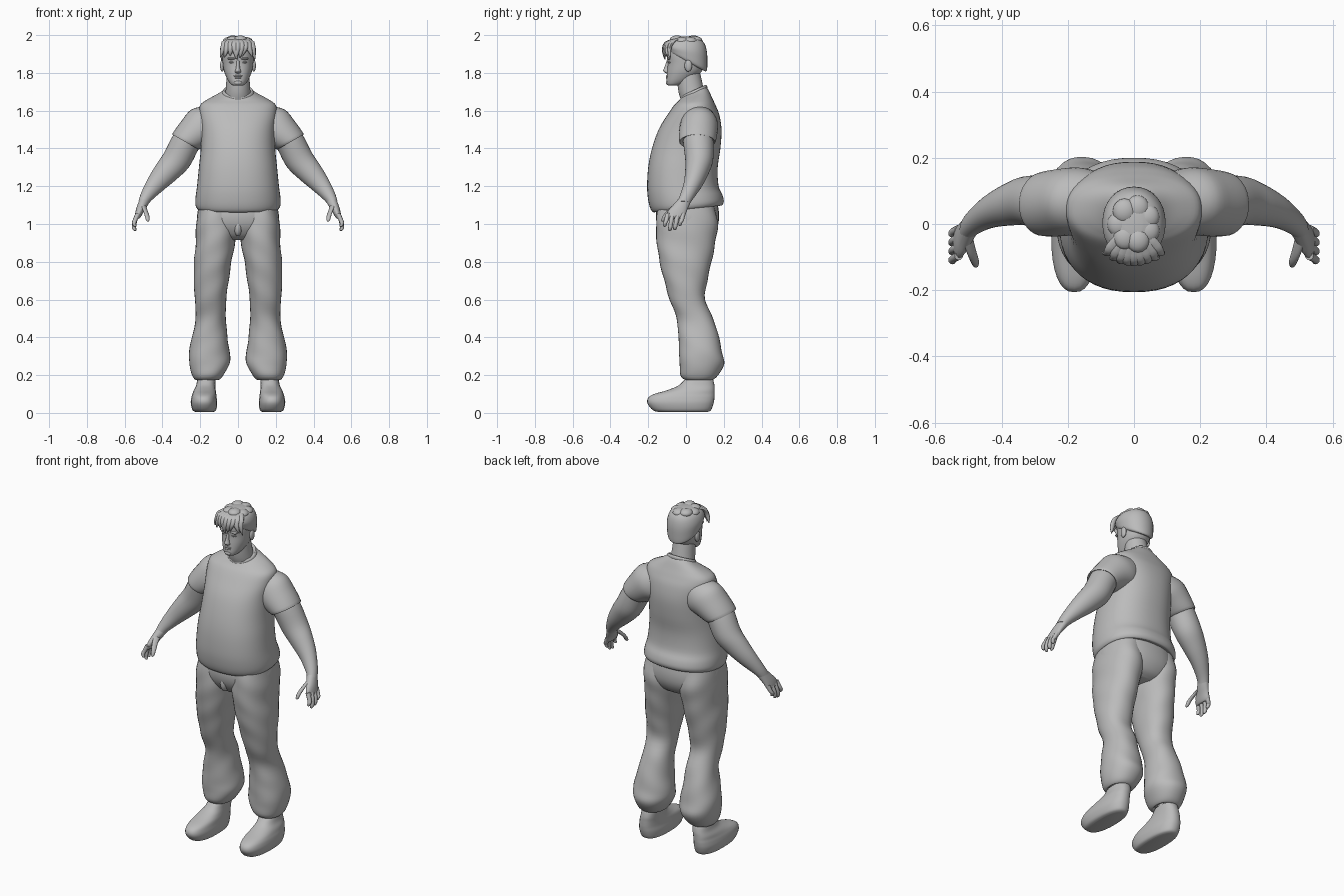
import bpy, bmesh, math, random
from mathutils import Vector

random.seed(4)
grey = bpy.data.materials.new("plain_grey")
grey.diffuse_color = (0.5, 0.5, 0.5, 1)


def finish(name, bm, mirror):
    bmesh.ops.recalc_face_normals(bm, faces=bm.faces)
    me = bpy.data.meshes.new(name)
    bm.to_mesh(me)
    bm.free()
    me.materials.append(grey)
    ob = bpy.data.objects.new(name, me)
    bpy.context.collection.objects.link(ob)
    bpy.ops.object.select_all(action='DESELECT')
    ob.select_set(True)
    bpy.context.view_layer.objects.active = ob
    bpy.ops.object.shade_smooth_by_angle(angle=math.radians(50))
    if mirror:
        ob.modifiers.new("Mirror", 'MIRROR')
    return ob


def smooth_path(rows, steps):
    """Catmull-Rom interpolation of number rows."""
    out = []
    for i in range(len(rows) - 1):
        p = [rows[max(i - 1, 0)], rows[i], rows[i + 1], rows[min(i + 2, len(rows) - 1)]]
        for s in range(steps):
            t = s / steps
            out.append([0.5 * (2 * b + (c - a) * t + (2 * a - 5 * b + 4 * c - d) * t * t
                               + (3 * b - a - 3 * c + d) * t ** 3) for a, b, c, d in zip(*p)])
    return out + [list(rows[-1])]


def loft(name, rows, mirror=False, segs=32, steps=4, power=2.0, ripple=0.0):
    """Rows: x, y, z, side radius, front radius, back radius, side lean (deg), front-back tilt."""
    bm = bmesh.new()
    loops = []
    for x, y, z, a, bf, bb, ang, tilt in smooth_path(rows, steps):
        r = math.radians(ang)
        loop = []
        for k in range(segs):
            t = 2 * math.pi * k / segs
            c, s = math.cos(t), math.sin(t)
            w = 1 + ripple * math.sin(3 * t + z * 26) * math.sin(z * 17)
            u = math.copysign(abs(c) ** (2 / power), c) * a * w
            v = math.copysign(abs(s) ** (2 / power), s) * (bb if s > 0 else bf) * w
            loop.append(bm.verts.new((x + u * math.cos(r), y + v, z + u * math.sin(r) + v * tilt)))
        loops.append(loop)
    for l0, l1 in zip(loops, loops[1:]):
        for k in range(segs):
            j = (k + 1) % segs
            bm.faces.new((l0[k], l0[j], l1[j], l1[k]))
    bm.faces.new(loops[0])
    bm.faces.new(loops[-1])
    return finish(name, bm, mirror)


def slices(rows, x=0.0):
    """Horizontal rows: z, x centre, half width, front y, back y, tilt."""
    out = []
    for z, cx, a, yf, yb, tilt in rows:
        h = (yb - yf) / 2
        out.append((cx, (yf + yb) / 2, z, a, h, h, 0, tilt))
    return out


def limb(rows):
    """Arm rows: x, y, z, thickness, depth, lean."""
    return [(x, y, z, a, b, b, ang, 0) for x, y, z, a, b, ang in rows]


def blob(name, loc, size, mirror=False):
    bm = bmesh.new()
    bmesh.ops.create_uvsphere(bm, u_segments=16, v_segments=10, radius=1)
    for v in bm.verts:
        v.co = Vector([l + c * s for l, c, s in zip(loc, v.co, size)])
    return finish(name, bm, mirror)


# Shirt
loft("shirt_body", slices([
    (1.085, 0, .20, -.155, .175, .1), (1.08, 0, .214, -.172, .19, .1),
    (1.10, 0, .225, -.188, .20, .1), (1.14, 0, .225, -.20, .193, .07),
    (1.20, 0, .217, -.206, .172, .02), (1.30, 0, .207, -.20, .168, 0),
    (1.40, 0, .197, -.18, .182, 0), (1.50, 0, .196, -.145, .188, 0),
    (1.58, 0, .205, -.097, .176, 0), (1.63, 0, .20, -.062, .156, 0),
    (1.66, 0, .16, -.04, .138, .1), (1.685, 0, .105, -.03, .12, .3),
    (1.70, 0, .075, -.022, .105, .45)]), segs=48, power=2.3)
loft("shirt_sleeve", limb([
    (.11, .07, 1.555, .09, .085, 50), (.165, .07, 1.525, .115, .10, 45),
    (.22, .065, 1.485, .10, .102, 38), (.275, .06, 1.437, .083, .096, 30),
    (.273, .06, 1.44, .072, .083, 30)]), mirror=True)
loft("shirt_collar", slices([
    (1.685, 0, .085, -.03, .113, .45), (1.698, 0, .083, -.03, .112, .45),
    (1.708, 0, .076, -.024, .104, .45), (1.702, 0, .066, -.015, .095, .45)]))

# Arms and hands
loft("arm", limb([
    (.23, .06, 1.50, .073, .078, 38), (.275, .065, 1.435, .077, .08, 32),
    (.325, .07, 1.34, .076, .074, 30), (.38, .058, 1.275, .066, .063, 38),
    (.437, .037, 1.21, .051, .05, 42), (.485, .005, 1.145, .034, .039, 35),
    (.503, -.015, 1.11, .026, .036, 25)]), mirror=True)
loft("palm", limb([
    (.488, .002, 1.14, .029, .033, 33), (.506, -.025, 1.10, .025, .043, 25),
    (.52, -.045, 1.07, .021, .05, 20), (.531, -.056, 1.04, .016, .05, 15),
    (.534, -.058, 1.03, .01, .042, 15)]), mirror=True, segs=24)
for i, name in enumerate(("index", "middle", "ring", "little")):
    y, tip = -.096 + i * .027, (.985, .963, .968, .99)[i]
    loft(name + "_finger", limb([
        (.529, y, 1.055, .013, .013, 15), (.545, y - .008, 1.02, .012, .012, 10),
        (.55, y - .014, tip + .02, .011, .011, 0), (.546, y - .017, tip + .004, .008, .008, 0),
        (.545, y - .017, tip, .002, .002, 0)]), mirror=True, segs=12)
loft("thumb", limb([
    (.503, -.04, 1.105, .018, .02, 25), (.492, -.08, 1.075, .015, .017, 20),
    (.482, -.108, 1.045, .013, .013, 10), (.478, -.122, 1.02, .009, .01, 0),
    (.477, -.124, 1.012, .002, .003, 0)]), mirror=True, segs=14)

# Trousers
loft("trouser_seat", slices([
    (.915, 0, .09, -.085, .10, 0), (.94, 0, .16, -.12, .14, 0),
    (.99, 0, .212, -.15, .168, 0), (1.05, 0, .216, -.16, .175, 0),
    (1.12, 0, .20, -.15, .165, 0)]), power=2.3)
loft("trouser_leg", slices([
    (1.10, .113, .095, -.145, .15, 0), (1.0, .115, .108, -.16, .168, 0),
    (.90, .12, .104, -.156, .153, 0), (.80, .133, .099, -.141, .134, 0),
    (.70, .14, .092, -.115, .113, 0), (.60, .145, .083, -.086, .102, 0),
    (.50, .144, .08, -.048, .145, 0), (.40, .151, .094, -.04, .175, 0),
    (.32, .153, .108, -.036, .191, 0), (.26, .152, .106, -.036, .20, 0),
    (.20, .16, .083, -.03, .17, 0), (.175, .163, .062, -.005, .14, 0),
    (.19, .163, .05, .01, .125, 0)]), mirror=True, power=2.2, ripple=.025)
blob("trouser_fly", (0, -.125, .985), (.022, .03, .05))

# Ankles and shoes
loft("ankle", slices([(.10, .167, .042, .02, .125, 0), (.23, .165, .042, .02, .12, 0)]),
     mirror=True)
loft("shoe", slices([
    (.004, .176, .045, -.14, .11, 0), (.014, .178, .062, -.175, .132, 0),
    (.05, .18, .07, -.204, .146, 0), (.08, .18, .067, -.20, .151, 0),
    (.10, .178, .063, -.168, .152, 0), (.12, .176, .058, -.10, .152, 0),
    (.145, .171, .051, -.04, .151, 0), (.178, .167, .047, -.003, .142, 0),
    (.17, .167, .038, .01, .13, 0)]), mirror=True, power=2.4)

# Neck and head
loft("neck", slices([
    (1.66, 0, .07, -.02, .10, .3), (1.72, 0, .064, -.04, .088, .3),
    (1.80, 0, .06, -.05, .075, 0)]))
loft("head", slices([
    (1.732, 0, .02, -.088, -.045, 0), (1.738, 0, .036, -.099, -.02, 0),
    (1.755, 0, .05, -.103, .02, 0), (1.78, 0, .063, -.102, .055, 0),
    (1.81, 0, .074, -.10, .085, 0), (1.85, 0, .081, -.097, .10, 0),
    (1.89, 0, .084, -.101, .105, 0), (1.93, 0, .081, -.098, .102, 0),
    (1.965, 0, .062, -.07, .08, 0), (1.985, 0, .03, -.03, .04, 0)]), power=2.15)
loft("nose", slices([
    (1.797, 0, .009, -.104, -.08, 0), (1.803, 0, .016, -.113, -.08, 0),
    (1.812, 0, .015, -.121, -.08, 0), (1.83, 0, .010, -.114, -.08, 0),
    (1.865, 0, .008, -.102, -.08, 0)]), segs=16)
blob("ear", (.084, .012, 1.838), (.011, .02, .032), True)
blob("eye", (.031, -.084, 1.856), (.016, .011, .006), True)
blob("brow", (.033, -.089, 1.876), (.024, .013, .007), True)
blob("upper_lip", (0, -.097, 1.784), (.024, .010, .005))
blob("lower_lip", (0, -.096, 1.774), (.020, .011, .006))
blob("chin", (0, -.094, 1.748), (.022, .013, .013))

# Hair cap and loose locks
loft("hair_cap", [
    (0, .005, 1.857, .076, .092, .098, 0, -.5), (0, .005, 1.868, .088, .104, .106, 0, -.5),
    (0, .005, 1.89, .093, .108, .108, 0, -.35), (0, .003, 1.925, .095, .112, .108, 0, -.15),
    (0, .002, 1.96, .083, .098, .096, 0, -.05), (0, 0, 1.982, .058, .07, .07, 0, 0),
    (0, 0, 1.992, .025, .03, .03, 0, 0)], power=2.1)
for i in range(9):
    x = -.076 + .019 * i
    y = -.108 * math.sqrt(1 - (x / .11) ** 2)
    drop = random.uniform(0, .022)
    sway = random.uniform(-.012, .012)
    loft("fringe_lock", limb([
        (x * .6, y * .5, 1.982, .012, .014, 0), (x * .9, y * .9, 1.965, .018, .014, 0),
        (x, y - .008, 1.935, .016, .011, 0), (x + sway, y - .009, 1.91 - drop / 2, .011, .008, 0),
        (x + sway * 1.8, y - .005, 1.89 - drop, .002, .002, 0)]), segs=10, steps=3)
for i in range(7):
    a = math.radians(25 + i * 52)
    cx, cy = .045 * math.cos(a), .05 * math.sin(a)
    blob("crown_tuft", (cx, cy, 1.968 + .004 * (i % 3)), (.036, .038, .022))
